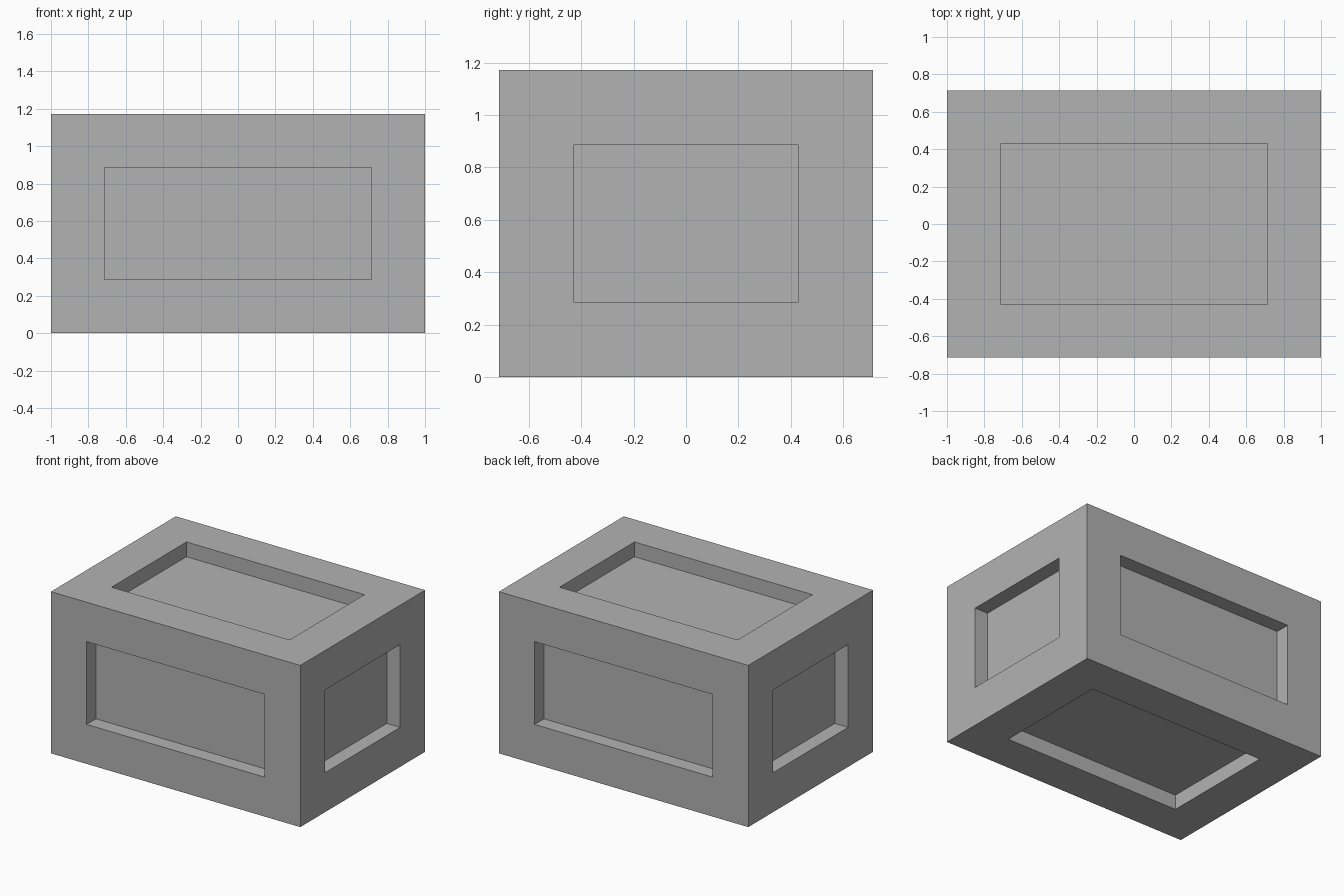
import bpy
import bmesh
from mathutils import Vector

SIZE = Vector((2.0, 1.43, 1.172))
BORDER = 0.286
DEPTH = 0.107

cube = bpy.data.objects.get("Cube")
if cube:
    bpy.data.objects.remove(cube, do_unlink=True)

# Plain grey material
grey = bpy.data.materials.new("plain_grey")
grey.use_nodes = True
colour = (0.448, 0.448, 0.448, 1.0)
grey.diffuse_color = colour
grey.node_tree.nodes["Principled BSDF"].inputs["Base Color"].default_value = colour

# Block standing on the ground
bm = bmesh.new()
bmesh.ops.create_cube(bm, size=1.0)
bmesh.ops.scale(bm, vec=SIZE, verts=bm.verts)
bmesh.ops.translate(bm, vec=(0, 0, SIZE.z / 2), verts=bm.verts)
bm.normal_update()

# Frame every side, then sink its panel straight inwards
panels = list(bm.faces)
bmesh.ops.inset_individual(bm, faces=panels, thickness=BORDER, use_even_offset=True)
bm.normal_update()
directions = [f.normal.copy() for f in panels]
for panel, direction in zip(panels, directions):
    sunk = bmesh.ops.extrude_discrete_faces(bm, faces=[panel])["faces"][0]
    bmesh.ops.translate(bm, vec=-direction * DEPTH, verts=sunk.verts)
bmesh.ops.recalc_face_normals(bm, faces=bm.faces)

mesh = bpy.data.meshes.new("panelled_block")
bm.to_mesh(mesh)
bm.free()
mesh.materials.append(grey)
block = bpy.data.objects.new("panelled_block", mesh)
bpy.context.collection.objects.link(block)
